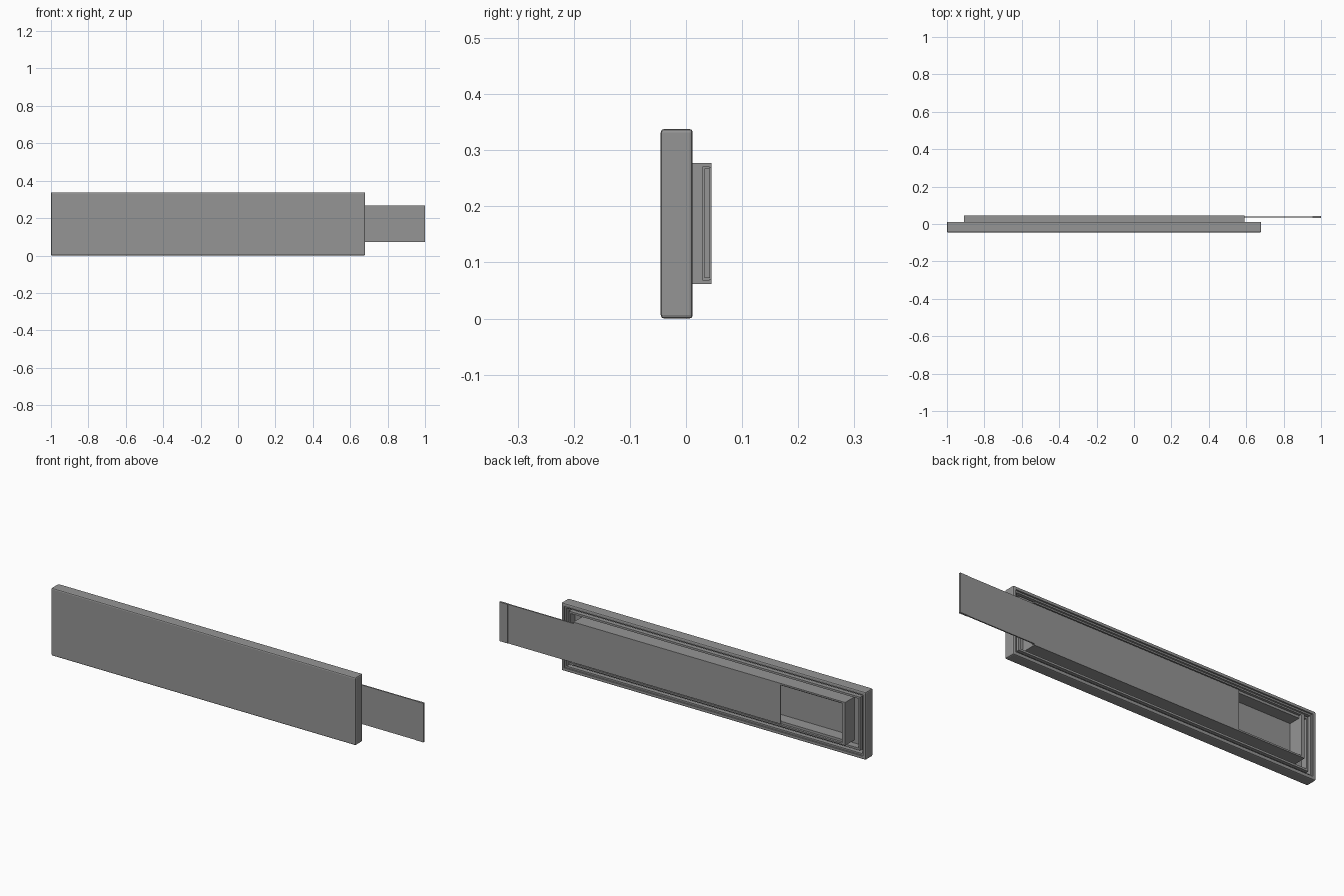
import bpy
import bmesh

cube = bpy.data.objects.get("Cube")
if cube:
    bpy.data.objects.remove(cube, do_unlink=True)

grey = bpy.data.materials.new("mid_grey")
grey.use_nodes = True
COLOUR = (0.3, 0.3, 0.3, 1)
grey.diffuse_color = COLOUR
grey.node_tree.nodes["Principled BSDF"].inputs["Base Color"].default_value = COLOUR

MID_Z = 0.169


def box(name, x, y, z, bevel=0):
    """Box from (min, max) pairs on each axis."""
    bm = bmesh.new()
    bmesh.ops.create_cube(bm, size=1)
    for v in bm.verts:
        v.co = [lo + (c + 0.5) * (hi - lo) for c, (lo, hi) in zip(v.co, (x, y, z))]
    if bevel:
        bmesh.ops.bevel(bm, geom=bm.edges[:], offset=bevel, segments=2,
                        profile=0.5, affect='EDGES')
    mesh = bpy.data.meshes.new(name)
    bm.to_mesh(mesh)
    bm.free()
    mesh.materials.append(grey)
    obj = bpy.data.objects.new(name, mesh)
    bpy.context.collection.objects.link(obj)
    return obj


def cut(target, name, x, y, z):
    cutter = box(name, x, y, z)
    cutter.hide_render = True
    cutter.hide_set(True)
    cutter.display_type = 'WIRE'
    mod = target.modifiers.new(name, 'BOOLEAN')
    mod.object = cutter
    mod.solver = 'EXACT'
    bpy.context.view_layer.objects.active = target
    bpy.ops.object.modifier_apply(modifier=name)
    bpy.data.objects.remove(cutter, do_unlink=True)


def inset(x, z, d):
    return (x[0] + d, x[1] - d), (z[0] + d, z[1] - d)


def frame(name, x, y, z, wall):
    obj = box(name, x, y, z)
    ix, iz = inset(x, z, wall)
    cut(obj, name + "_opening", ix, (y[0] - 0.1, y[1] + 0.1), iz)
    return obj


# Front panel, hollowed from behind with a stepped rim
px, pz = (-1, 0.68), (0, 0.338)
FLOOR = -0.03
panel = box("front_panel", px, (-0.045, 0.012), pz, 0.006)
for label, d, depth in (("rim_step", 0.016, 0.004), ("rim_recess", 0.024, FLOOR)):
    ix, iz = inset(px, pz, d)
    cut(panel, label, ix, (depth, 0.1), iz)

# Raised ridge running round the recess
rx, rz = inset(px, pz, 0.036)
frame("inner_ridge", rx, (FLOOR - 0.002, 0.004), rz, 0.01)

# Guide frame with a slot for the slider
tx, tz = (-0.91, 0.59), (0.062, 0.277)
guide = frame("guide_frame", tx, (FLOOR - 0.002, 0.045), tz, 0.018)
cut(guide, "slider_slot", (tx[0] + 0.018, 0.7), (0.03, 0.041), (0.068, 0.271))
cut(guide, "slot_mouth", (tx[0] + 0.018, 0.7), (0.035, 0.1), (0.07, 0.269))

# Thin sliding plate with a shallow end lip
box("slider_plate", (-0.55, 1), (0.035, 0.041), (0.072, 0.267))
for label, x in (("slider_end_lip", (0.955, 1)),):
    box(label, x, (0.033, 0.043), (0.072, 0.267))
